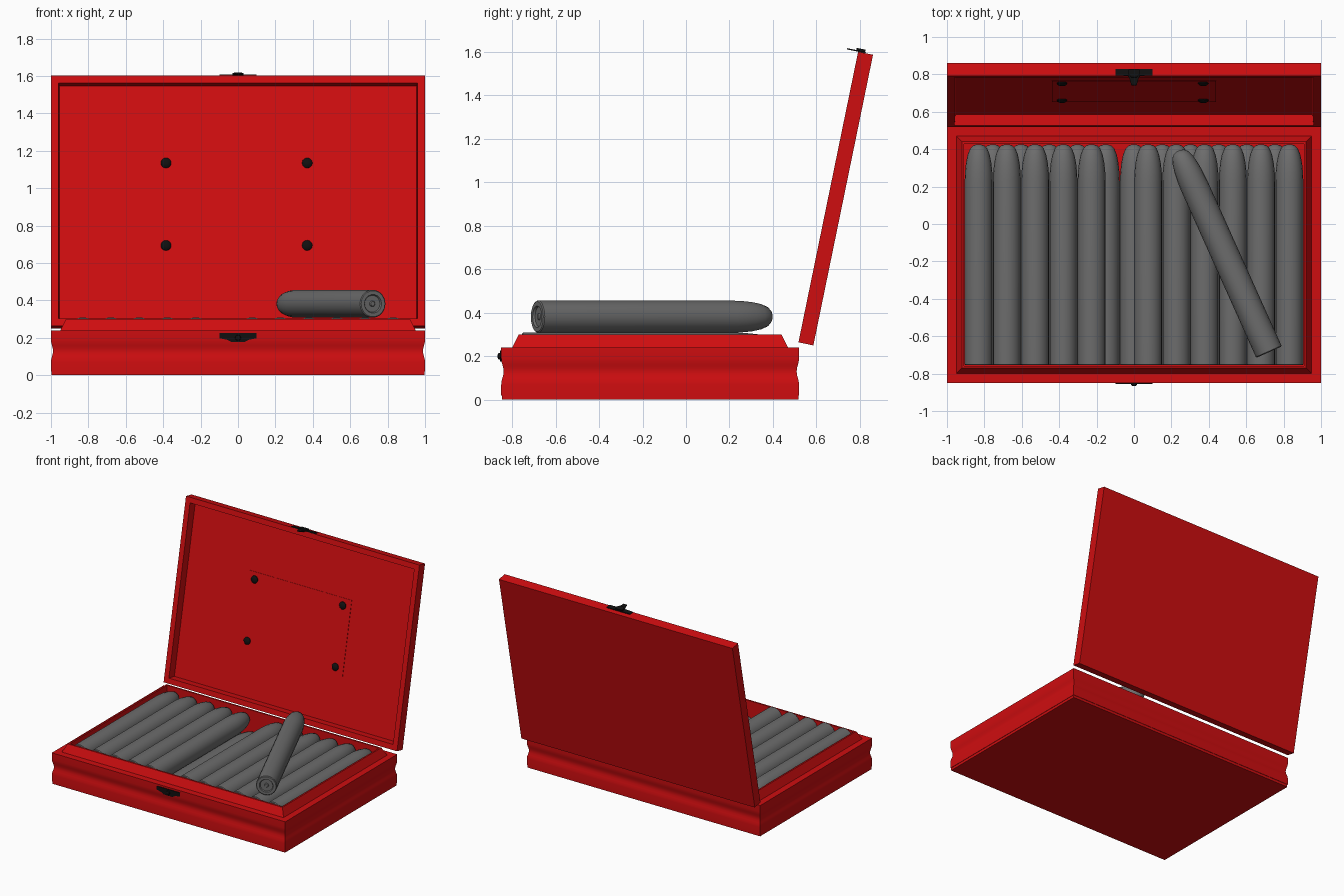
import bpy, bmesh, math
from mathutils import Matrix, Vector

if "Cube" in bpy.data.objects:
    bpy.data.objects.remove(bpy.data.objects["Cube"])


def material(name, color):
    mat = bpy.data.materials.new(name)
    mat.use_nodes = True
    mat.diffuse_color = (*color, 1)
    mat.node_tree.nodes["Principled BSDF"].inputs["Base Color"].default_value = (*color, 1)
    return mat


RED = material("red lacquer", (0.62, 0.004, 0.005))
GREY = material("grey wrapper", (0.15, 0.15, 0.15))
BLACK = material("black metal", (0.005, 0.005, 0.005))


def finish(bm, name, mat, matrix=Matrix(), angle=35):
    bmesh.ops.recalc_face_normals(bm, faces=bm.faces)
    mesh = bpy.data.meshes.new(name)
    bm.to_mesh(mesh)
    bm.free()
    mesh.materials.append(mat)
    obj = bpy.data.objects.new(name, mesh)
    bpy.context.collection.objects.link(obj)
    obj.matrix_world = matrix
    bpy.ops.object.select_all(action="DESELECT")
    obj.select_set(True)
    bpy.context.view_layer.objects.active = obj
    bpy.ops.object.shade_smooth_by_angle(angle=math.radians(angle))
    return obj


def skin(bm, rings):
    """Join closed rings of points and cap both ends."""
    loops = [[bm.verts.new(p) for p in ring] for ring in rings]
    n = len(loops[0])
    for a, b in zip(loops, loops[1:]):
        for i in range(n):
            j = (i + 1) % n
            bm.faces.new((a[i], a[j], b[j], b[i]))
    bm.faces.new(loops[0])
    bm.faces.new(loops[-1])


def tray(name, y0, y1, profile, matrix=Matrix()):
    """Rectangular tray from a wall profile of (inset, height)."""
    bm = bmesh.new()
    skin(bm, [[(sx * (1 - d), y, z) for sx, y in
               ((-1, y0 + d), (1, y0 + d), (1, y1 - d), (-1, y1 - d))]
              for d, z in profile])
    return finish(bm, name, RED, matrix)


def lathe(name, profile, sides, mat, matrix):
    """Turned part along local y from (radius, y)."""
    bm = bmesh.new()
    turns = [2 * math.pi * i / sides for i in range(sides)]
    skin(bm, [[(r * math.cos(t), y, r * math.sin(t)) for t in turns] for r, y in profile])
    return finish(bm, name, mat, matrix, 40)


def plate(name, half_outline, thickness, mat, matrix):
    """Flat plate mirrored in x, thickened along local z."""
    outline = half_outline + [(-x, y) for x, y in reversed(half_outline)]
    bm = bmesh.new()
    skin(bm, [[(x, y, z) for x, y in outline] for z in (0, thickness)])
    return finish(bm, name, mat, matrix)


# Box with a hollow moulding round the walls and a bevelled lip
groove = [(0.011 * math.sin(math.pi * i / 8) ** 2, 0.07 + 0.12 * i / 8) for i in range(9)]
tray("box_base", -0.85, 0.52,
     [(0.003, 0), (0.003, 0.02), (0, 0.02)] + groove +
     [(0, 0.24), (0.05, 0.24), (0.08, 0.30), (0.092, 0.30), (0.092, 0.03)])

# Open lid, leaning back
lid = Matrix.Translation((0, 0.586, 0.25)) @ Matrix.Rotation(math.radians(78.4), 4, "X")
tray("lid", 0, 1.365, [(0, 0), (0, 0.07), (0.04, 0.07), (0.045, 0.01)], lid)

# Card pinned inside the lid
plate("lid_card", [(0.438, 0.395), (0.438, 0.955)], 0.003, RED,
      lid @ Matrix.Translation((0, 0, 0.01)))
for x in (-0.385, 0.37):
    for y in (0.45, 0.90):
        lathe("card_pin", [(0.028, 0), (0.028, 0.006), (0.02, 0.014), (0.008, 0.017)], 12, BLACK,
              lid @ Matrix.Translation((x, y, 0.012)) @ Matrix.Rotation(math.pi / 2, 4, "X"))

# Clasp: hook plate on the lid edge, catch plate on the box front
lid_edge = lid @ Matrix.Translation((0, 1.365, 0)) @ Matrix.Rotation(math.pi / 2, 4, "X")
edge_flip = lid_edge @ Matrix.Scale(-1, 4, (0, 0, 1))
plate("clasp_plate", [(0.1, 0.035), (0.1, 0.068), (0.03, 0.07), (0.022, 0.092),
                      (0.014, 0.122)], 0.006, BLACK, edge_flip)
plate("clasp_boss", [(0.03, 0.038), (0.03, 0.062), (0.014, 0.08)], 0.016, BLACK, edge_flip)
front = Matrix.Translation((0, -0.849, 0)) @ Matrix.Rotation(math.pi / 2, 4, "X")
plate("catch_plate", [(0.035, 0.177), (0.06, 0.19), (0.1, 0.198), (0.1, 0.226)],
      0.006, BLACK, front)
lathe("catch_knob", [(0.016, 0), (0.014, -0.01), (0.006, -0.014)], 12, BLACK,
      Matrix.Translation((0, -0.853, 0.2)))

# Cigars: recessed foot, straight body, rounded head
LENGTH = 1.18
body = [(0.012, 0.004), (0.016, 0.010), (0.045, 0.010), (0.05, 0), (0.070, 0), (0.075, 0.005)]
head = [(0.075, 0.20), (0.073, 0.15), (0.068, 0.10), (0.059, 0.055),
        (0.046, 0.022), (0.030, 0.006), (0.012, 0)]
cigar = body + [(r, LENGTH - back) for r, back in head]

pitch = 0.151
for i in range(12):
    if i != 5:
        lathe("upper_cigar", cigar, 18, GREY,
              Matrix.Translation(((i - 5.5) * pitch, -0.755, 0.235)))
for i in range(11):
    lathe("lower_cigar", cigar, 18, GREY,
          Matrix.Translation(((i - 5) * pitch, -0.755, 0.106)))

# Loose cigar lying across the top
lathe("loose_cigar", cigar, 18, GREY, Matrix.Translation((0.722, -0.685, 0.382))
      @ Matrix.Rotation(math.radians(24.2), 4, "Z"))
